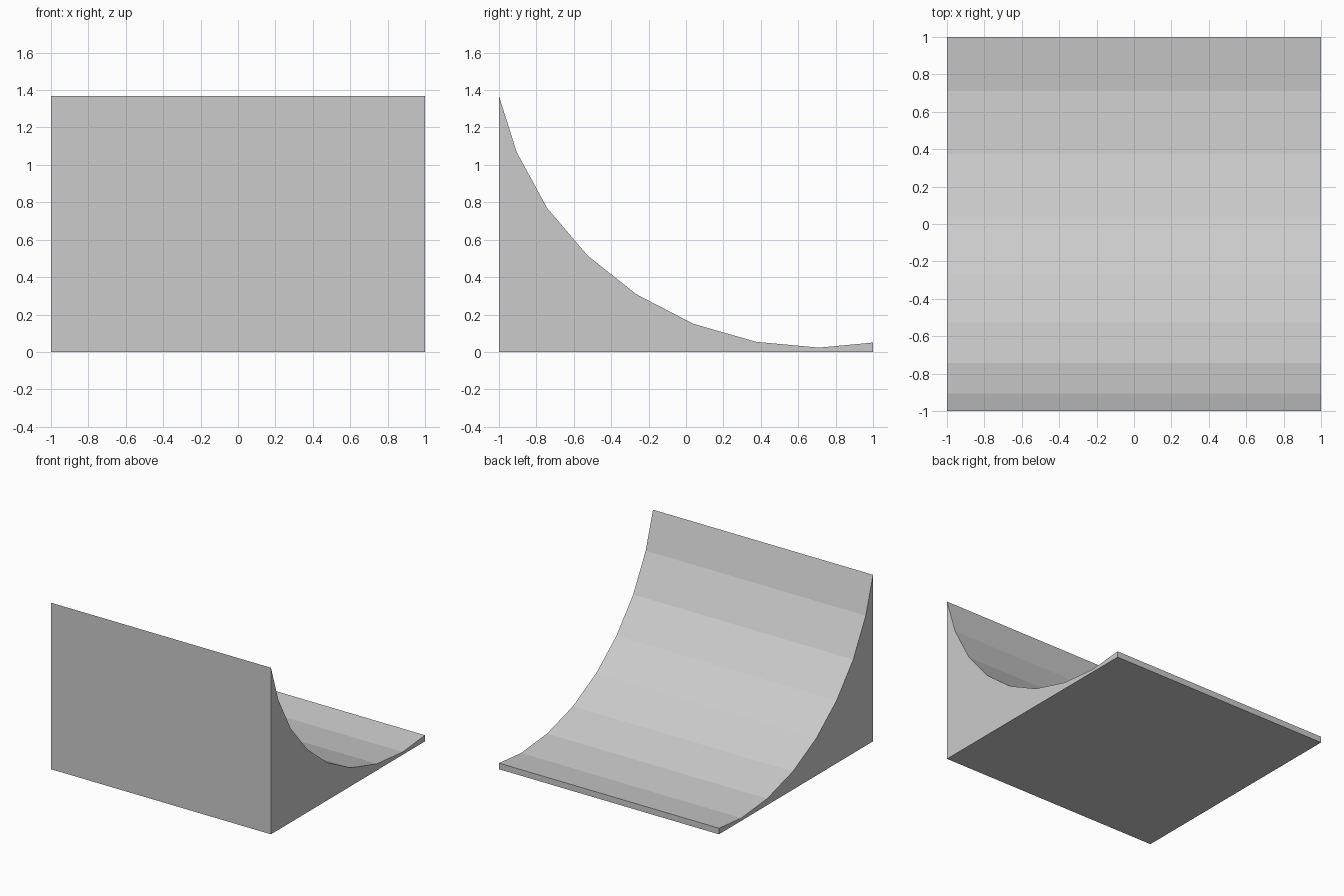
import bpy, bmesh

if "Cube" in bpy.data.objects:
    bpy.data.objects.remove(bpy.data.objects["Cube"])

# Side profile (y, z): flat base, tall front wall, faceted concave slope
base = [(1, 0), (-1, 0)]
slope = [(-1, 1.368), (-0.905, 1.068), (-0.743, 0.77), (-0.526, 0.515),
         (-0.265, 0.308), (0.04, 0.15), (0.375, 0.054), (0.711, 0.023), (1, 0.05)]

# Extrude the profile across the full width
bm = bmesh.new()
side = bm.faces.new([bm.verts.new((-1, y, z)) for y, z in base + slope])
result = bmesh.ops.extrude_face_region(bm, geom=[side], use_keep_orig=True)
moved = [v for v in result["geom"] if isinstance(v, bmesh.types.BMVert)]
bmesh.ops.translate(bm, verts=moved, vec=(2, 0, 0))
bmesh.ops.recalc_face_normals(bm, faces=bm.faces)

# Curved ramp with flat facets
mesh = bpy.data.meshes.new("curved_ramp")
bm.to_mesh(mesh)
bm.free()
ramp = bpy.data.objects.new("curved_ramp", mesh)
bpy.context.collection.objects.link(ramp)
